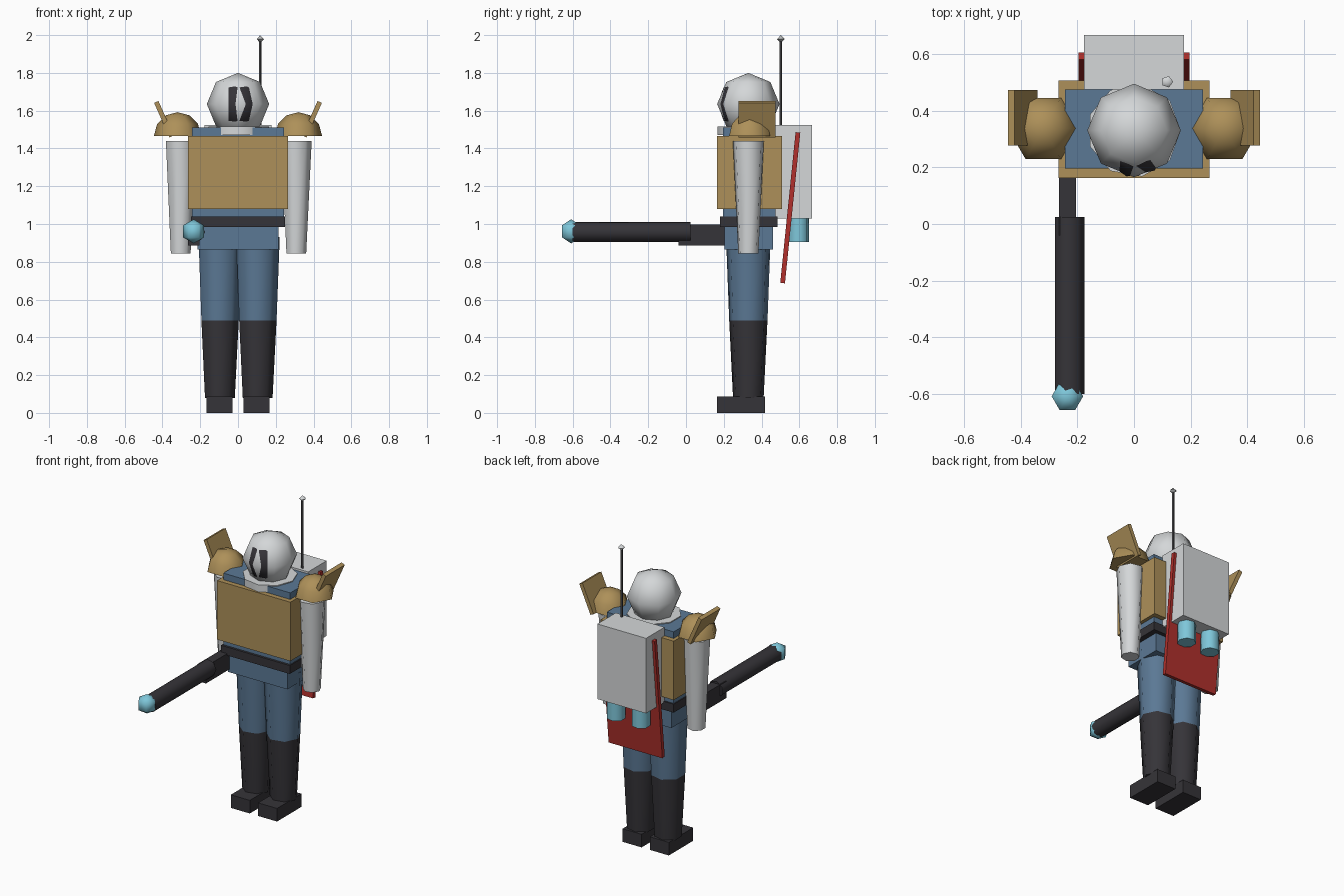
import bpy
import bmesh
from math import sin, cos, pi, radians
from mathutils import Matrix

old = bpy.data.objects.get("Cube")
if old:
    bpy.data.objects.remove(old, do_unlink=True)


def material(name, *rgb):
    m = bpy.data.materials.new(name)
    m.use_nodes = True
    m.diffuse_color = (*rgb, 1)
    m.node_tree.nodes["Principled BSDF"].inputs["Base Color"].default_value = (*rgb, 1)
    return m


BLUE = material("steel blue", .105, .19, .30)
GOLD = material("dull gold", .42, .28, .10)
DARK = material("charcoal", .036, .034, .040)
WHITE = material("pale grey", .66, .68, .69)
RED = material("deep red", .44, .03, .025)
CYAN = material("light cyan", .21, .57, .70)
ROD = material("rod grey", .08, .08, .085)

MID = .33  # depth of the body's centre line


def finish(name, bm, mat, smooth=False):
    bmesh.ops.recalc_face_normals(bm, faces=bm.faces[:])
    mesh = bpy.data.meshes.new(name)
    bm.to_mesh(mesh)
    bm.free()
    mesh.materials.append(mat)
    ob = bpy.data.objects.new(name, mesh)
    bpy.context.collection.objects.link(ob)
    if smooth:
        bpy.ops.object.select_all(action="DESELECT")
        ob.select_set(True)
        bpy.context.view_layer.objects.active = ob
        bpy.ops.object.shade_smooth_by_angle(angle=radians(65))
    return ob


def box(name, mat, x, y, z):
    """Box from (min, max) ranges."""
    bm = bmesh.new()
    bmesh.ops.create_cube(bm, size=1)
    for v in bm.verts:
        v.co = [r[0] + (c + .5) * (r[1] - r[0]) for c, r in zip(v.co, (x, y, z))]
    return finish(name, bm, mat)


def lathe(name, mat, profile, sides, at, scale=(1, 1, 1)):
    """Revolve (radius, height) points around z; zero radius makes a pole."""
    bm = bmesh.new()
    rings = []
    for r, h in profile:
        n = sides if r > 1e-5 else 1
        rings.append([bm.verts.new((r * cos(2 * pi * i / sides), r * sin(2 * pi * i / sides), h))
                      for i in range(n)])
    for a, b in zip(rings, rings[1:]):
        for i in range(sides):
            quad = [a[i % len(a)], a[(i + 1) % len(a)], b[(i + 1) % len(b)], b[i % len(b)]]
            bm.faces.new(list(dict.fromkeys(quad)))
    for end in (rings[0], rings[-1]):
        if len(end) > 2:
            bm.faces.new(end)
    bmesh.ops.transform(bm, matrix=Matrix.Translation(at) @ Matrix.Diagonal((*scale, 1)),
                        verts=bm.verts[:])
    return finish(name, bm, mat, True)


def arc(radius, steps, start=-90):
    """Profile of a ball, or of a dome when it starts at 0 degrees."""
    angles = [radians(start + (90 - start) * i / steps) for i in range(steps + 1)]
    return [(radius * cos(a), radius * sin(a)) for a in angles]


# Torso, armour and belt
box("hips", BLUE, (-.215, .215), (.205, .46), (.865, .99))
box("belt", DARK, (-.25, .25), (.18, .485), (.985, 1.04))
box("torso", BLUE, (-.243, .243), (.195, .475), (1.03, 1.51))
box("chest_armour", GOLD, (-.266, .266), (.163, .507), (1.08, 1.467))

# Head and visor
lathe("collar", WHITE, [(.165, 1.47), (.165, 1.516)], 9, (0, MID, 0))
lathe("head", WHITE, arc(.165, 4), 8, (0, MID, 1.635))
lathe("visor", DARK, arc(1, 4), 7, (0, .275, 1.635), (.118, .11, .125))

for side, s in (("left", 1), ("right", -1)):
    # Leg with a boot coloured below the knee
    leg = lathe(side + "_leg", BLUE, [(.083, .08), (.104, .49), (.121, .93)], 7, (s * .1, MID, 0))
    leg.data.materials.append(DARK)
    for f in leg.data.polygons:
        f.material_index = int(f.center.z < .49)
    box(side + "_foot", DARK, sorted((s * .03, s * .168)), (.165, .418), (0, .086))

    # Arm and shoulder
    lathe(side + "_arm", WHITE, [(.055, .845), (.084, 1.44)], 7, (s * .306, MID, 0))
    lathe(side + "_shoulder_dome", GOLD, arc(.125, 3, 0), 6, (s * .32, .337, 1.467))
    fin = box(side + "_shoulder_fin", GOLD, (-.0125, .0125), (-.098, .098), (-.1, .1))
    fin.location = (s * .392, .375, 1.555)
    fin.rotation_euler = (0, s * radians(24), 0)

    # Thruster under the backpack
    lathe(side + "_thruster", CYAN, [(.057, .905), (.057, 1.05)], 7, (s * .09, .595, 0))

# Backpack, back panel and antenna
box("backpack", WHITE, (-.177, .177), (.475, .667), (1.03, 1.523))
panel = box("back_panel", RED, (-.195, .195), (-.0125, .0125), (-.401, .401))
panel.location = (0, .552, 1.086)
panel.rotation_euler = (radians(-5.8), 0, 0)
lathe("antenna_rod", ROD, [(.0075, 1.5), (.0075, 1.98)], 5, (.117, .502, 0))
lathe("antenna_tip", WHITE, arc(.021, 2), 5, (.117, .502, 1.979))

# Long hand-held blaster
box("blaster_stock", DARK, (-.265, -.205), (-.04, .24), (.885, .997))
barrel = lathe("blaster_barrel", DARK, [(.055, -.025), (.055, .6)], 7, (0, 0, 0))
barrel.location = (-.23, 0, .958)
barrel.rotation_euler = (radians(90), 0, 0)
lathe("blaster_tip", CYAN, arc(.064, 3), 6, (-.235, -.608, .961))
